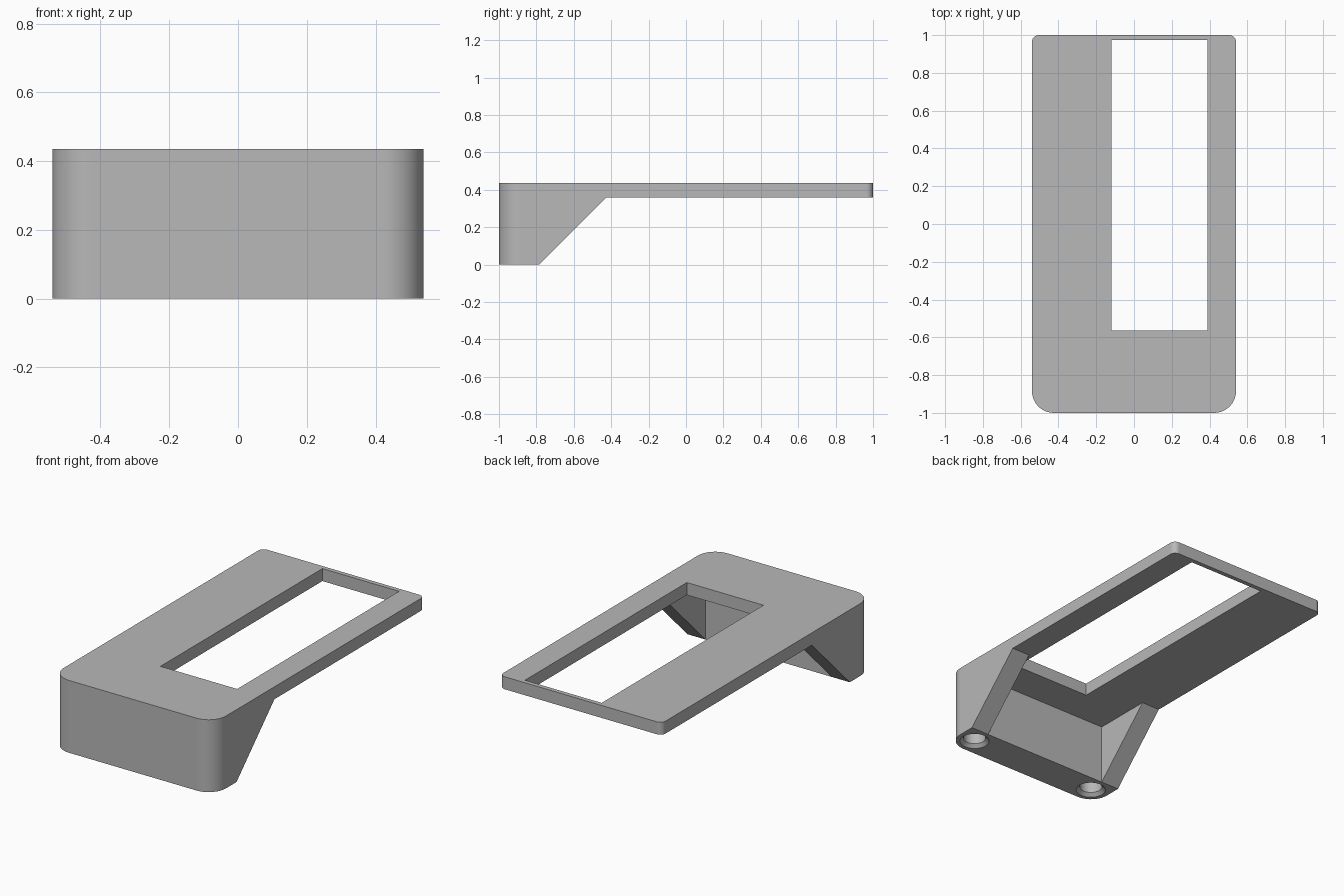
import bpy
import bmesh
from math import sin, cos, pi, radians

HALF_W, HEIGHT, PLATE_Z = 0.54, 0.435, 0.36
WALL_Y, GUSSET_X = -0.785, 0.42

cube = bpy.data.objects.get("Cube")
if cube:
    bpy.data.objects.remove(cube, do_unlink=True)

grey = bpy.data.materials.new("light grey")
grey.use_nodes = True
colour = (0.48, 0.48, 0.48, 1)
grey.diffuse_color = colour
grey.node_tree.nodes["Principled BSDF"].inputs["Base Color"].default_value = colour


def loft(name, loops):
    """Closed solid through loops of equal length, capped at both ends."""
    bm = bmesh.new()
    rings = [[bm.verts.new(p) for p in loop] for loop in loops]
    n = len(rings[0])
    for a, b in zip(rings, rings[1:]):
        for i in range(n):
            j = (i + 1) % n
            bm.faces.new((a[i], a[j], b[j], b[i]))
    bm.faces.new(rings[0])
    bm.faces.new(rings[-1])
    bmesh.ops.recalc_face_normals(bm, faces=bm.faces)
    mesh = bpy.data.meshes.new(name)
    bm.to_mesh(mesh)
    bm.free()
    mesh.materials.append(grey)
    obj = bpy.data.objects.new(name, mesh)
    bpy.context.collection.objects.link(obj)
    return obj


def box(name, x0, x1, y0, y1, z0, z1):
    base = [(x0, y0), (x1, y0), (x1, y1), (x0, y1)]
    return loft(name, [[(x, y, z) for x, y in base] for z in (z0, z1)])


def arc(cx, cy, r, start, sweep, steps):
    return [(cx + r * cos(start + sweep * i / steps),
             cy + r * sin(start + sweep * i / steps)) for i in range(steps + 1)]


# Rounded outline: large radii at the front, small at the back
outline = []
for sx, sy, r, quarter in ((1, 1, 0.035, 0), (-1, 1, 0.035, 1),
                           (-1, -1, 0.115, 2), (1, -1, 0.115, 3)):
    outline += arc(sx * (HALF_W - r), sy * (1 - r), r, quarter * pi / 2, pi / 2, 10)
bracket = loft("bracket", [[(x, y, z) for x, y in outline] for z in (0, HEIGHT)])

# Space below the plate, with the sloped gusset edge
slope = [(WALL_Y - 0.1, -0.1), (WALL_Y + PLATE_Z, PLATE_Z), (1.1, PLATE_Z), (1.1, -0.1)]
cutters = [loft("underside_cutter", [[(x, y, z) for y, z in slope] for x in (-1, 1)])]

# Pocket between the gussets, and the window in the plate
cutters.append(box("pocket_cutter", -GUSSET_X, GUSSET_X, WALL_Y, 0, -0.1, PLATE_Z))
cutters.append(box("window_cutter", -0.12, 0.39, -0.565, 0.973, 0.3, 0.6))

# Chamfered screw holes in the foot
for side in (-1, 1):
    rings = []
    for r, z in ((0.093, -0.01), (0.063, 0.02), (0.063, 0.22)):
        circle = arc(side * 0.43, -0.893, r, 0, 2 * pi, 32)[:-1]
        rings.append([(x, y, z) for x, y in circle])
    cutters.append(loft("screw_hole_cutter", rings))

bpy.ops.object.select_all(action="DESELECT")
bpy.context.view_layer.objects.active = bracket
bracket.select_set(True)
for cutter in cutters:
    cutter.hide_render = True
    mod = bracket.modifiers.new("cut", "BOOLEAN")
    mod.operation = "DIFFERENCE"
    mod.solver = "EXACT"
    mod.object = cutter
    bpy.ops.object.modifier_apply(modifier=mod.name)
    bpy.data.objects.remove(cutter, do_unlink=True)

# Smooth corners with crisp edges and level flat faces
bpy.ops.object.shade_smooth_by_angle(angle=radians(30))
weighted = bracket.modifiers.new("weighted_normals", "WEIGHTED_NORMAL")
weighted.keep_sharp = True
